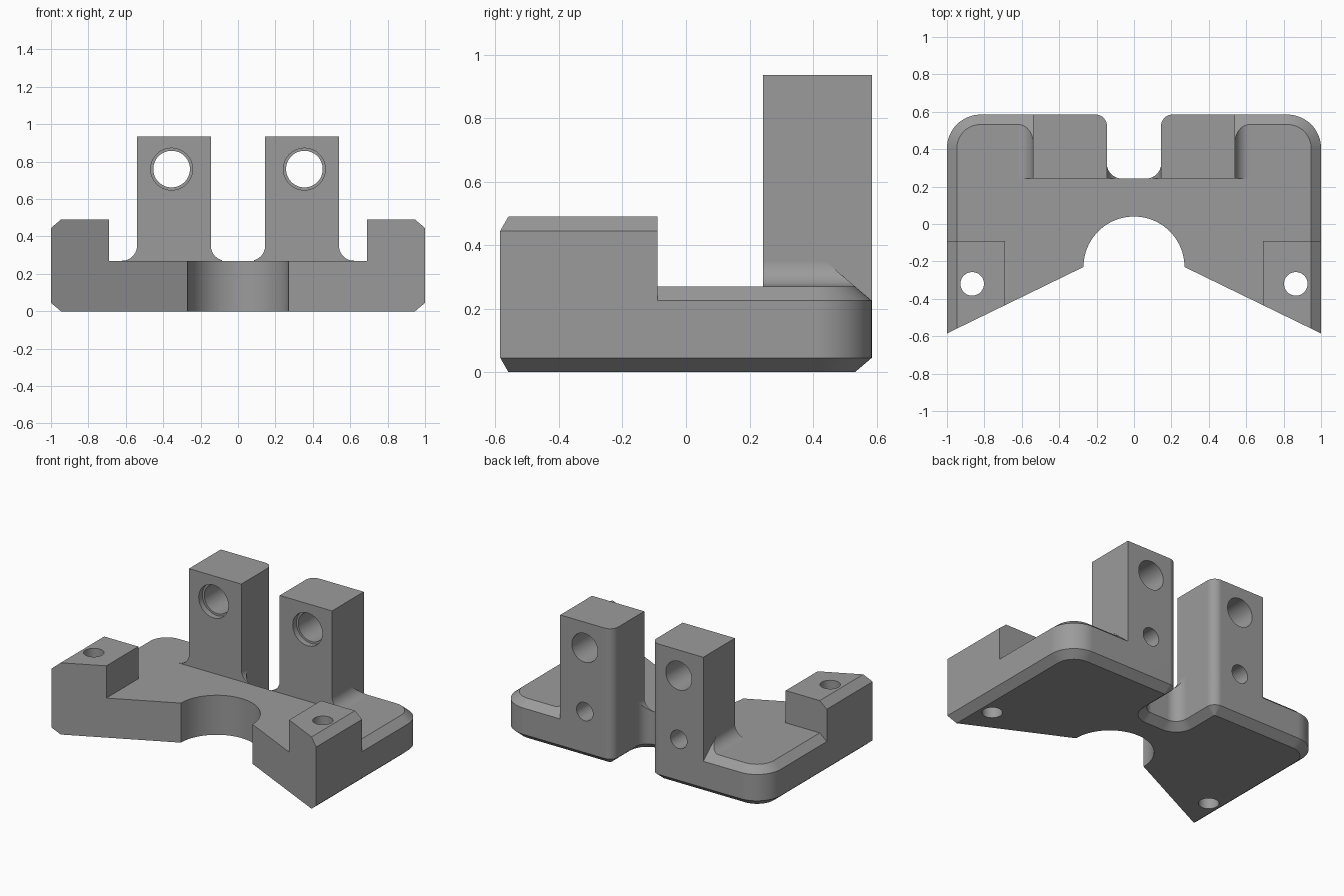
import bpy, bmesh, math
from mathutils import Matrix

if "Cube" in bpy.data.objects:
    bpy.data.objects.remove(bpy.data.objects["Cube"])

CH_W, CH_H = 0.053, 0.045          # chamfer width and height
BACK, FRONT = 0.585, 0.243         # back plane, tower front plane
FLOOR, TOP = 0.27, 0.935           # plate top, tower top
R = 0.08                           # tower foot fillet radius
SEG = 12


def new_object(name, bm):
    mesh = bpy.data.meshes.new(name)
    bmesh.ops.recalc_face_normals(bm, faces=bm.faces)
    bm.to_mesh(mesh)
    bm.free()
    obj = bpy.data.objects.new(name, mesh)
    bpy.context.collection.objects.link(obj)
    return obj


def loft(name, rings, side=1):
    """Closed solid through rings of equal point count, side=-1 mirrors in x."""
    bm = bmesh.new()
    vs = [[bm.verts.new((side * x, y, z)) for x, y, z in ring] for ring in rings]
    n = len(rings[0])
    for a, b in zip(vs, vs[1:]):
        for i in range(n):
            j = (i + 1) % n
            bm.faces.new((a[i], a[j], b[j], b[i]))
    bm.faces.new(vs[0])
    bm.faces.new(vs[-1])
    return new_object(name, bm)


def arc(cx, cy, r, a0, a1, n=SEG):
    return [(cx + r * math.cos(math.radians(a0 + (a1 - a0) * i / n)),
             cy + r * math.sin(math.radians(a0 + (a1 - a0) * i / n)))
            for i in range(n + 1)]


def combine(target, other, operation):
    mod = target.modifiers.new("combine", 'BOOLEAN')
    mod.operation = operation
    mod.solver = 'EXACT'
    mod.object = other
    bpy.context.view_layer.objects.active = target
    bpy.ops.object.modifier_apply(modifier=mod.name)
    bpy.data.objects.remove(other, do_unlink=True)


def front_line(x):
    return -0.23 + (x - 0.27) * (-0.355 / 0.73)


def drill(x, r, along, start, end, other):
    """Cylinder along y (other = z) or along z (other = y)."""
    bm = bmesh.new()
    bmesh.ops.create_cone(bm, cap_ends=True, segments=48, radius1=r, radius2=r,
                          depth=end - start)
    mid = (start + end) / 2
    if along == 'Y':
        bm.transform(Matrix.Translation((x, mid, other)) @ Matrix.Rotation(math.pi / 2, 4, 'X'))
    else:
        bm.transform(Matrix.Translation((x, other, mid)))
    return new_object("drill", bm)


# Base plate: right half outline as (outline, bottom inset, top inset)
half = []
for p, q in zip(arc(0.065, 0.323, R, -90, 0), arc(0.065, 0.323, R + CH_W, -90, 0)):
    half.append((p, q, p))
slot_lip = arc(0.205, 0.525, 0.06, 180, 90)
for p, q in zip(slot_lip, arc(0.205, 0.525, 0.06 - CH_W, 180, 90)):
    half.append((p, q, p))
half.append(((0.3, BACK), (0.3, BACK - CH_W), (0.3, BACK)))
half.append(((0.48, BACK), (0.48, BACK - CH_W), (0.48, BACK - CH_W)))
for p, q in zip(arc(0.82, 0.405, 0.18, 90, 0, 16), arc(0.82, 0.405, 0.18 - CH_W, 90, 0, 16)):
    half.append((p, q, q))
tip = (1 - CH_W, front_line(1 - CH_W))
half.append(((1.0, front_line(1.0)), tip, tip))
half += [(p, p, p) for p in arc(0, -0.23, 0.27, 0, 90, 20)]
outline = half + [tuple((-x, y) for x, y in t) for t in reversed(half[:-1])]
levels = [(1, 0.0), (0, CH_H), (0, FLOOR - CH_H), (2, FLOOR)]
body = loft("mounting_bracket", [[(*t[k], z) for t in outline] for k, z in levels])

# Sections shared by both sides
tower_plan = [(0.145, FRONT), (0.54, FRONT), (0.54, BACK)] + slot_lip[::-1]


def chamfer_y(z):
    return BACK - (z - (FLOOR - CH_H)) * CH_W / CH_H


def outer_section(x, z):
    return [(x, FRONT, 0.2), (x, FRONT, z), (x, chamfer_y(z), z),
            (x, BACK, FLOOR - CH_H), (x, 0.5, 0.2)]


def inner_section(x, y, z):
    return [(x, FRONT, 0.2), (x, y, 0.2), (x, y, z), (x, FRONT, z)]


outer_fillet, inner_fillet = [], []
for i in range(SEG + 1):
    a = math.pi / 2 * i / SEG
    s, c = R * math.sin(a), R * math.cos(a)
    outer_fillet.append(outer_section(0.62 - s, FLOOR + R - c))
    if i > 1:
        inner_fillet.append(inner_section(0.065 + s, 0.3225 - c, FLOOR + R - c))
outer_fillet.append(outer_section(0.5, FLOOR + R))
inner_fillet.append(inner_section(0.2, 0.3225, FLOOR + R))

# Corner block: chamfered in x, cut along the sloping front edge
block_profile = [(0.69, 0.2), (1.0, 0.2), (1.0, 0.445), (1 - CH_W, 0.49), (0.69, 0.49)]
block = [[(x, front_line(x), z) for x, z in block_profile],
         [(x, -0.09, z) for x, z in block_profile]]

for side in (1, -1):
    tower = [[(x, y, z) for x, y in tower_plan] for z in (0.2, TOP)]
    for name, rings in (("tower", tower), ("outer_fillet", outer_fillet),
                        ("inner_fillet", inner_fillet), ("corner_block", block)):
        combine(body, loft(name, rings, side), 'UNION')

# Holes: bore, counterbore, blind rear hole, vertical screw hole
for side in (1, -1):
    x = 0.355 * side
    combine(body, drill(x, 0.098, 'Y', 0.1, 0.7, 0.76), 'DIFFERENCE')
    combine(body, drill(x, 0.112, 'Y', 0.1, FRONT + 0.04, 0.76), 'DIFFERENCE')
    combine(body, drill(x, 0.062, 'Y', 0.33, 0.7, 0.325), 'DIFFERENCE')
    combine(body, drill(0.865 * side, 0.063, 'Z', -0.1, 0.7, -0.32), 'DIFFERENCE')

# Clean up coplanar seams
bm = bmesh.new()
bm.from_mesh(body.data)
bmesh.ops.remove_doubles(bm, verts=bm.verts, dist=0.0001)
bmesh.ops.dissolve_limit(bm, angle_limit=math.radians(0.5), verts=bm.verts, edges=bm.edges)
bm.to_mesh(body.data)
bm.free()

# Colour and shading
grey = bpy.data.materials.new("mid_grey")
grey.diffuse_color = (0.33, 0.33, 0.33, 1)
grey.use_nodes = True
grey.node_tree.nodes["Principled BSDF"].inputs["Base Color"].default_value = grey.diffuse_color
body.data.materials.clear()
body.data.materials.append(grey)
bpy.ops.object.select_all(action='DESELECT')
body.select_set(True)
bpy.context.view_layer.objects.active = body
bpy.ops.object.shade_smooth_by_angle(angle=math.radians(25))
weighted = body.modifiers.new("weighted_normals", 'WEIGHTED_NORMAL')
weighted.keep_sharp = True
